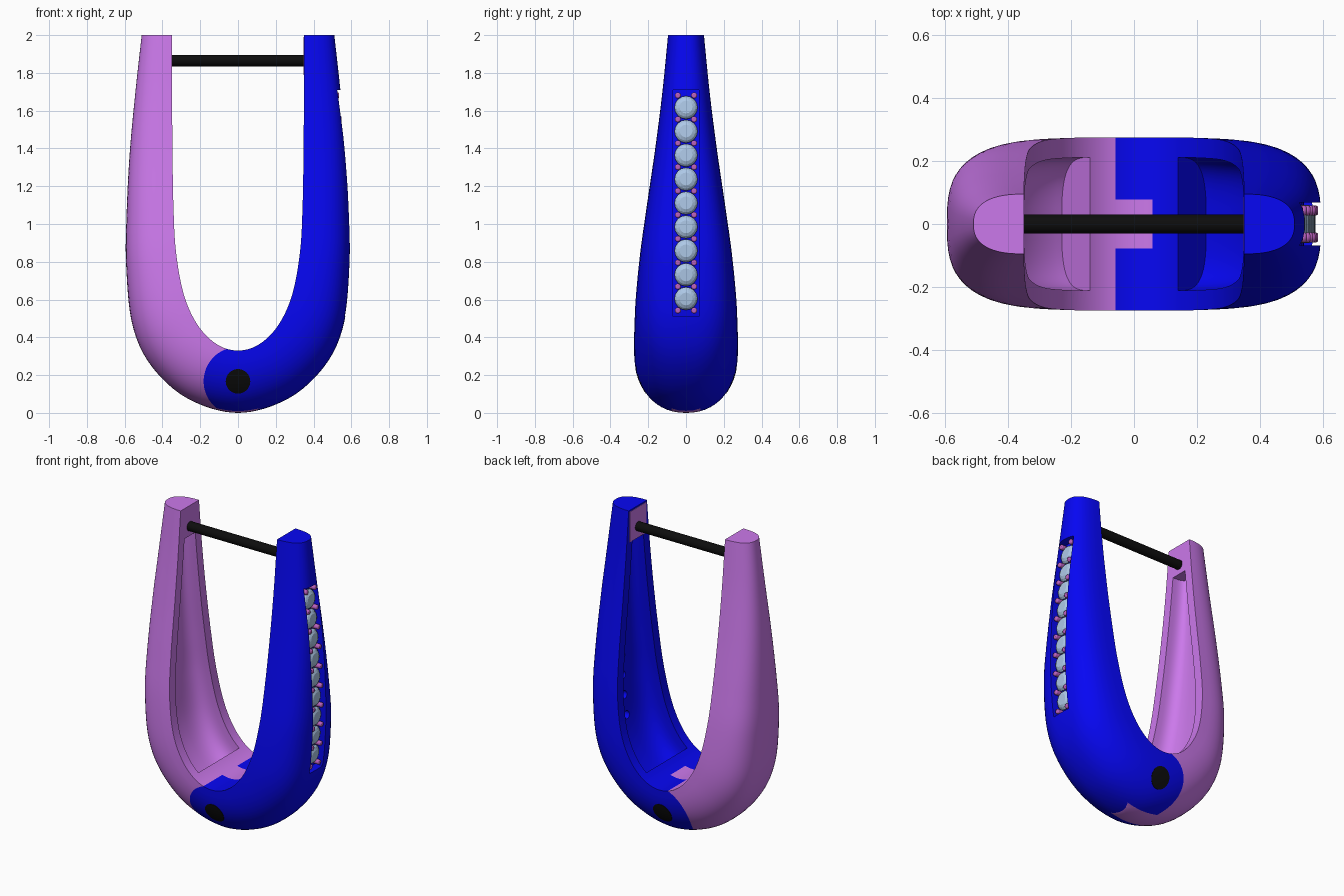
import bpy, bmesh, math
from mathutils import Matrix, Vector

if "Cube" in bpy.data.objects:
    bpy.data.objects.remove(bpy.data.objects["Cube"])

# half of the U: inner x, inner z, outer x, outer z, half width, section squareness
HALF = [(.35, 2.0, .51, 2.0, .095, 2.5), (.349, 1.7, .543, 1.7, .125, 2.6), (.347, 1.4, .573, 1.38, .163, 2.8),
        (.342, 1.1, .59, 1.05, .207, 3), (.328, .85, .592, .78, .242, 3), (.285, .62, .56, .47, .265, 2.8),
        (.21, .46, .46, .25, .273, 2.5), (.11, .362, .265, .075, .275, 2.3), (0, .33, 0, 0, .275, 2.2)]
FULL = HALF + [(-a, b, -c, d, w, n) for a, b, c, d, w, n in HALF[-2::-1]]


def material(name, rgb):
    m = bpy.data.materials.new(name)
    m.diffuse_color = (*rgb, 1)
    m.use_nodes = True
    m.node_tree.nodes["Principled BSDF"].inputs["Base Color"].default_value = m.diffuse_color
    return m


BLUE = material("blue", (.002, .002, .9))
PINK = material("pink", (.6, .19, .83))
BLACK = material("black", (.004, .004, .004))
GEM = material("gem", (.42, .58, .8))
PRONG = material("prong", (.5, .12, .52))


def station(t):
    """Smooth curve through the stations."""
    i = max(0, min(int(t), len(FULL) - 2))
    f = t - i
    p1, p2 = FULL[i], FULL[i + 1]
    p0 = FULL[i - 1] if i else [2 * a - b for a, b in zip(p1, p2)]
    p3 = FULL[i + 2] if i + 2 < len(FULL) else [2 * b - a for a, b in zip(p1, p2)]
    return tuple(.5 * (2 * b + (c - a) * f + (2 * a - 5 * b + 4 * c - d) * f * f
                       + (3 * b - a - 3 * c + d) * f ** 3) for a, b, c, d in zip(p0, p1, p2, p3))


def finish(name, bm, mat=None):
    bmesh.ops.recalc_face_normals(bm, faces=bm.faces)
    me = bpy.data.meshes.new(name)
    bm.to_mesh(me)
    bm.free()
    ob = bpy.data.objects.new(name, me)
    bpy.context.collection.objects.link(ob)
    if mat:
        me.materials.append(mat)
    return ob


def d_section(n):
    """D-shaped cross-section: flat inside, round outside."""
    pts = []
    for k in range(29):
        a = math.pi * k / 28
        c = math.cos(a)
        pts.append((math.copysign(abs(c) ** (2 / n), c), max(0, math.sin(a)) ** (2 / n)))
    return pts


def loft(name, stations, section):
    bm = bmesh.new()
    rings = [[bm.verts.new((xi + (xo - xi) * d, w * y, zi + (zo - zi) * d)) for y, d in section(n)]
             for xi, zi, xo, zo, w, n in stations]
    n = len(rings[0])
    for a, b in zip(rings, rings[1:]):
        for i in range(n):
            bm.faces.new((a[i], a[(i + 1) % n], b[(i + 1) % n], b[i]))
    bm.faces.new(rings[0])
    bm.faces.new(rings[-1])
    return finish(name, bm)


def boolean(ob, cutters, op='DIFFERENCE'):
    bpy.context.view_layer.objects.active = ob
    for c in cutters:
        m = ob.modifiers.new("cut", 'BOOLEAN')
        m.operation, m.solver, m.object = op, 'EXACT', c
        bpy.ops.object.modifier_apply(modifier=m.name)


def smooth(ob, angle=35):
    bpy.ops.object.select_all(action='DESELECT')
    ob.select_set(True)
    bpy.context.view_layer.objects.active = ob
    bpy.ops.object.shade_smooth_by_angle(angle=math.radians(angle))


def cylinder(name, r, length, axis, loc, mat, seg=32):
    bm = bmesh.new()
    rot = Vector((0, 0, 1)).rotation_difference(Vector(axis)).to_matrix().to_4x4()
    bmesh.ops.create_cone(bm, cap_ends=True, segments=seg, radius1=r, radius2=r, depth=length,
                          matrix=Matrix.Translation(loc) @ rot)
    return finish(name, bm, mat)


def hinge_cutter(side, arc, y0, y1):
    """Half space on one side with a knuckle-shaped edge."""
    pts = [(side, -.5), (0, -.5)]
    for k in range(33):
        a = math.pi * k / 32
        pts.append((arc * .182 * math.sin(a), .167 - .182 * math.cos(a)))
    pts += [(0, 2.5), (side, 2.5)]
    bm = bmesh.new()
    f = bm.faces.new([bm.verts.new((x, y0, z)) for x, z in pts])
    ext = bmesh.ops.extrude_face_region(bm, geom=[f])
    bmesh.ops.translate(bm, vec=(0, y1 - y0, 0),
                        verts=[v for v in ext["geom"] if isinstance(v, bmesh.types.BMVert)])
    return finish("hinge_cutter", bm)


curve = [station(i / 8) for i in range(16 * 8 + 1)]
body = loft("body_solid", curve, d_section)
cutters = [body]


# hollow inside each arm
def cavity(side):
    rows = []
    for k in range(49):
        a, b, c, d, w, n = station(.66 + (6.72 - .66) * k / 48)
        rows.append((side * a, b, side * (a + (c - a) * .48), b + (d - b) * .48, w * .97 - .055, 3.2))
    return loft("cavity_cutter", rows, lambda n: [(1, -.25)] + d_section(n) + [(-1, -.25)])


cavities = {s: cavity(s) for s in (-1, 1)}
cutters += cavities.values()


def outer_x(z):
    """Outer surface of the right arm at height z."""
    for p, q in zip(curve, curve[1:]):
        if q[3] <= z <= p[3]:
            return q[2] + (p[2] - q[2]) * (z - q[3]) / (p[3] - q[3])


# stone channel on the right arm, with a drilled seat behind every stone
rows = []
for k in range(21):
    z = .51 + 1.2 * k / 20
    x = outer_x(z)
    rows.append((x - .055, z, x + .1, z, .068, 0))
channel = loft("channel_cutter", rows, lambda n: [(1, 0), (1, 1), (-1, 1), (-1, 0)])
STONE_Z = [.605 + .1265 * i for i in range(9)]
seats = [cylinder("seat_cutter", .025, .2, (1, 0, 0), (outer_x(z) - .12, 0, z), None, 16) for z in STONE_Z]

blue_cuts = [cavities[1], channel, hinge_cutter(-1, -1, -1, 1), hinge_cutter(-1, 1, -.078, .078)] + seats
pink_cuts = [cavities[-1], hinge_cutter(1, 1, -1, 1), hinge_cutter(1, -1, -1, -.078),
             hinge_cutter(1, -1, .078, 1)]
cutters += blue_cuts[1:] + pink_cuts[1:]

# two hinged halves
for name, cuts, mat in (("right_half", blue_cuts, BLUE), ("left_half", pink_cuts, PINK)):
    half = bpy.data.objects.new(name, body.data.copy())
    bpy.context.collection.objects.link(half)
    boolean(half, cuts)
    half.data.materials.clear()
    half.data.materials.append(mat)
    smooth(half)

# hinge pin, trimmed flush with the body
pin = cylinder("hinge_pin", .065, .7, (0, 1, 0), (0, 0, .167), None, 48)
boolean(pin, [body], 'INTERSECT')
pin.data.transform(Matrix.Scale(1.008, 4, (0, 1, 0)))
pin.data.materials.clear()
pin.data.materials.append(BLACK)
smooth(pin)

# ear post and its catch plate
smooth(cylinder("post", .03, .71, (1, 0, 0), (0, 0, 1.865), BLACK))
bm = bmesh.new()
bmesh.ops.create_cube(bm, size=1, matrix=Matrix.Translation((.351, 0, 1.89)) @ Matrix.Diagonal((.006, .17, .2, 1)))
finish("catch_plate", bm, PINK)


# faceted stones: pavilion, girdle, crown and table, facing outwards
def stone(i, z):
    slope = (outer_x(z + .03) - outer_x(z - .03)) / .06
    normal = Vector((1, 0, -slope)).normalized()
    bm = bmesh.new()
    prev = None
    for r, h, off in ((.004, -.05, 0), (.061, -.006, 0), (.061, 0, 0), (.05, .012, .5), (.034, .02, 0)):
        ring = [bm.verts.new((r * math.cos((k + off) * math.tau / 16), r * math.sin((k + off) * math.tau / 16), h))
                for k in range(16)]
        if prev:
            for k in range(16):
                bm.faces.new((prev[k], prev[(k + 1) % 16], ring[(k + 1) % 16], ring[k]))
        else:
            bm.faces.new(ring)
        prev = ring
    bm.faces.new(prev)
    rot = Vector((0, 0, 1)).rotation_difference(normal).to_matrix().to_4x4()
    bm.transform(Matrix.Translation((outer_x(z) - .038, 0, z)) @ rot)
    finish(f"stone_{i}", bm, GEM)


for i, z in enumerate(STONE_Z):
    stone(i, z)

# pairs of round-ended prongs between the stones
for i in range(10):
    z = .542 + .1265 * i
    for y in (-.043, .043):
        prong = cylinder(f"prong_{i}", .016, .05, (1, 0, 0), (outer_x(z) - .034, y, z), PRONG, 16)
        bev = prong.modifiers.new("round", 'BEVEL')
        bev.width, bev.segments = .007, 2
        smooth(prong, 50)

for c in cutters:
    bpy.data.objects.remove(c)
